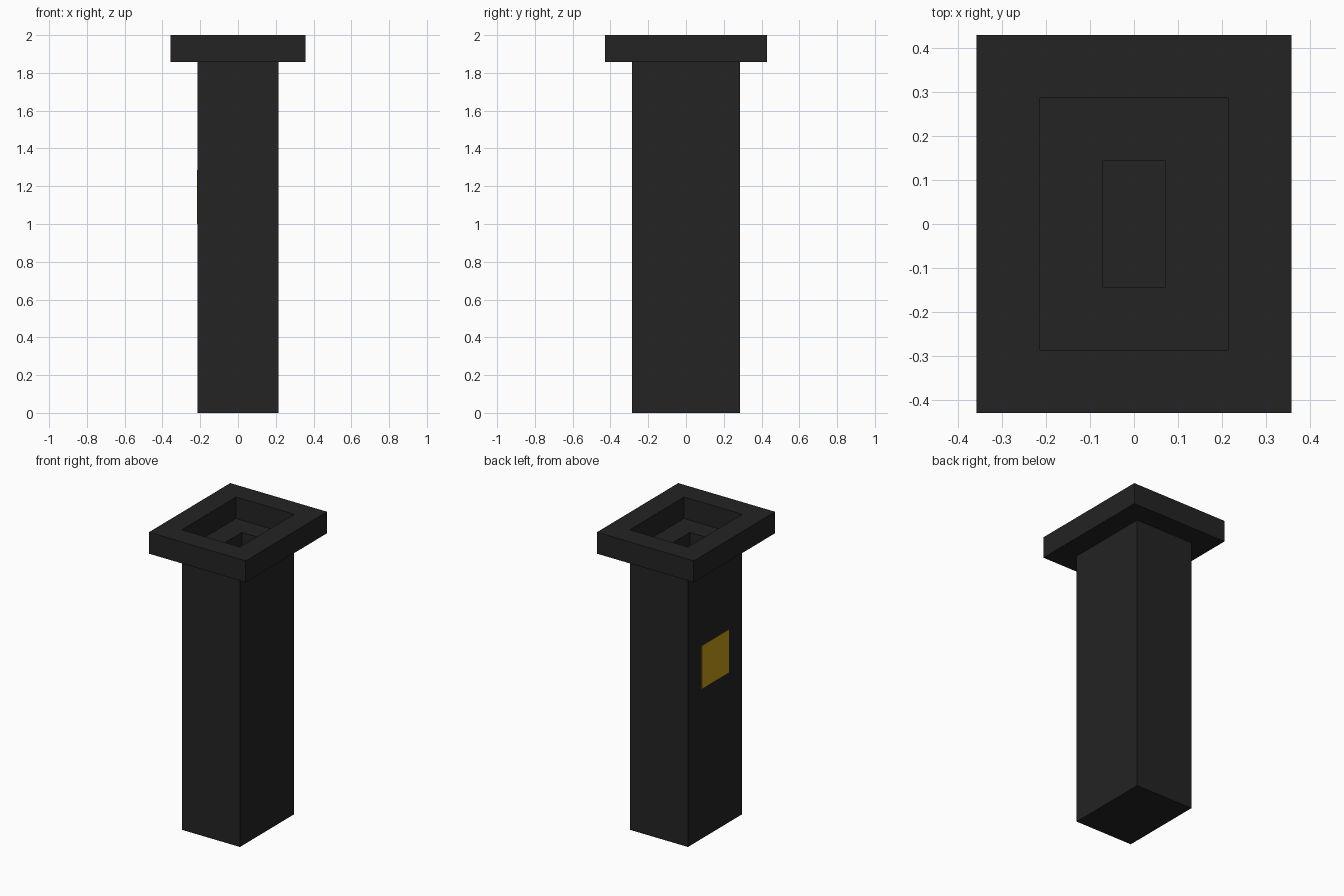
import bpy
import bmesh

U = 1 / 7  # the whole model sits on a grid of 14 units in height

cube = bpy.data.objects.get("Cube")
if cube:
    bpy.data.objects.remove(cube, do_unlink=True)


def material(name, rgb):
    mat = bpy.data.materials.new(name)
    mat.use_nodes = True
    color = (*rgb, 1.0)
    mat.diffuse_color = color
    bsdf = next(n for n in mat.node_tree.nodes if n.type == "BSDF_PRINCIPLED")
    bsdf.inputs["Base Color"].default_value = color
    bsdf.inputs["Roughness"].default_value = 0.8
    return mat


def rect_loft(name, rings, mat, closed=False):
    """Join rectangles (half x, half y, z) in grid units; cap the ends or close into a frame."""
    bm = bmesh.new()
    loops = [[bm.verts.new((sx * hx * U, sy * hy * U, z * U))
              for sx, sy in ((-1, -1), (1, -1), (1, 1), (-1, 1))]
             for hx, hy, z in rings]
    pairs = list(zip(loops, loops[1:]))
    if closed:
        pairs.append((loops[-1], loops[0]))
    else:
        bm.faces.new(loops[0][::-1])
        bm.faces.new(loops[-1])
    for a, b in pairs:
        for i in range(4):
            j = (i + 1) % 4
            bm.faces.new((a[i], a[j], b[j], b[i]))
    bmesh.ops.recalc_face_normals(bm, faces=bm.faces)
    mesh = bpy.data.meshes.new(name)
    bm.to_mesh(mesh)
    bm.free()
    mesh.materials.append(mat)
    obj = bpy.data.objects.new(name, mesh)
    bpy.context.collection.objects.link(obj)
    return obj


charcoal = material("charcoal", (0.017, 0.017, 0.017))
amber = material("amber", (0.56, 0.33, 0.009))

# Column with a small well sunk into its top
rect_loft("column", [(1.5, 2, 0), (1.5, 2, 13), (0.5, 1, 13), (0.5, 1, 12)], charcoal)

# Open collar framing the top of the column
rect_loft("collar", [(1.5, 2, 13), (2.5, 3, 13), (2.5, 3, 14), (1.5, 2, 14)],
          charcoal, closed=True)

# Thin square panel on the -x side of the column
panel = rect_loft("side_panel", [(0.014, 1, 7), (0.014, 1, 9)], amber)
panel.location.x = -1.5 * U
